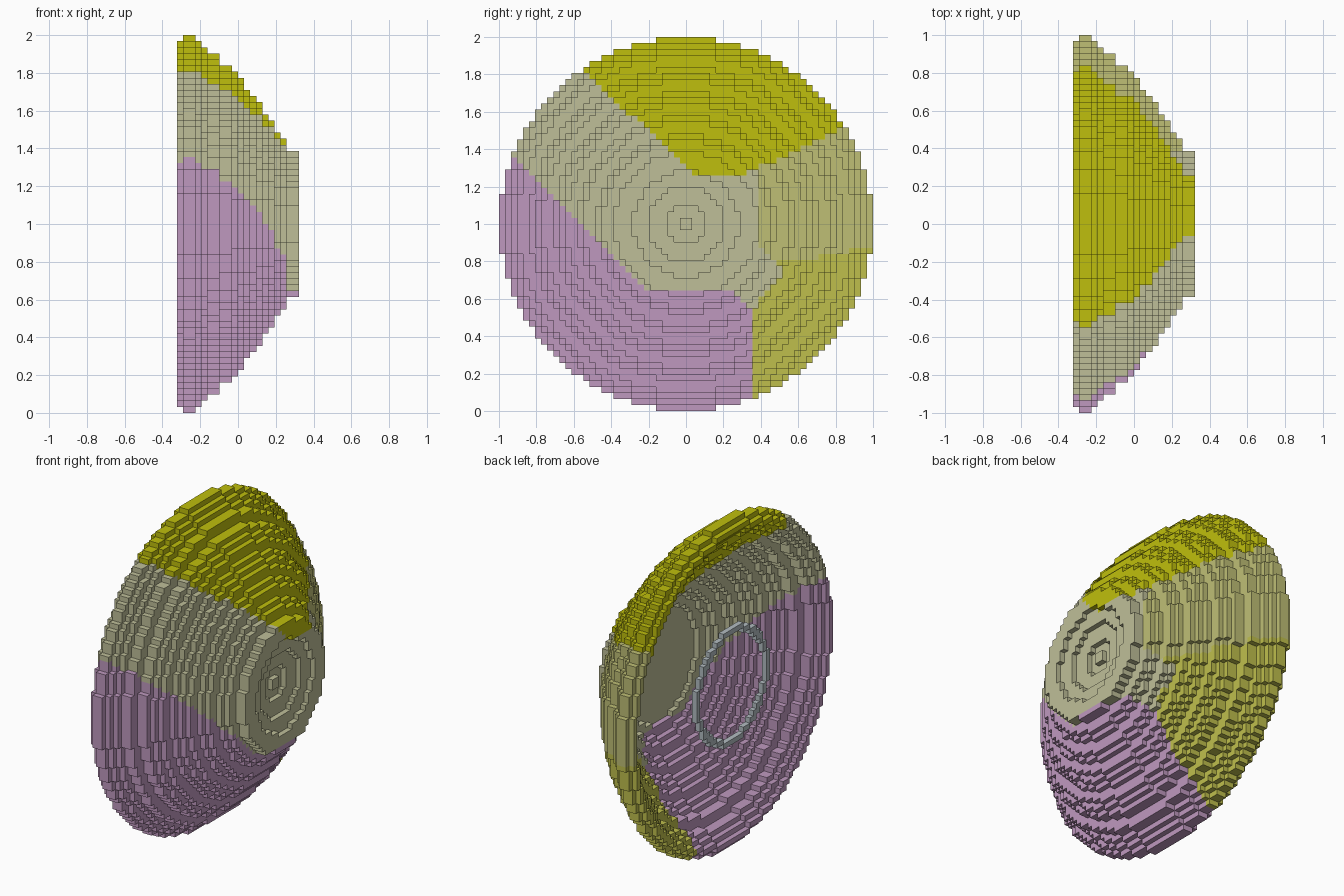
import bpy, bmesh, math

cube = bpy.data.objects.get("Cube")
if cube:
    bpy.data.objects.remove(cube, do_unlink=True)

V = 2 / 62          # block size
HALF = 31           # blocks from the axis to the rim
LAYERS = 20         # blocks along x

# Outer radius of the dish, in blocks, for each layer from the open side
OUTER = [30, 31, 31, 30, 29, 28, 28, 26, 26, 25, 24, 22, 21, 20, 18, 17, 15, 14, 12, 12]
HUB_LAYER = 16      # the solid hub starts here
# Stepped dimple in the hub: (radius in blocks, depth in blocks), widest first
DIMPLE = [(8.7, 1), (6.2, 2), (3.3, 3), (1.0, 2)]


def make_material(name, rgb):
    lin = [c / 12.92 if c <= 0.04045 else ((c + 0.055) / 1.055) ** 2.4 for c in rgb]
    mat = bpy.data.materials.new(name)
    mat.use_nodes = True
    mat.diffuse_color = (*lin, 1)
    mat.node_tree.nodes["Principled BSDF"].inputs["Base Color"].default_value = (*lin, 1)
    return mat


YELLOW, BEIGE, PURPLE, KHAKI, OLIVE = range(5)
dish_mats = [
    make_material("yellow", (0.75, 0.75, 0.05)),
    make_material("beige", (0.75, 0.75, 0.60)),
    make_material("mauve", (0.75, 0.60, 0.75)),
    make_material("khaki", (0.75, 0.75, 0.46)),
    make_material("olive_yellow", (0.75, 0.75, 0.30)),
]
grey = make_material("pale_grey", (0.70, 0.74, 0.76))


def patch(y, z):
    """Colour patch of the dish at a given y and z."""
    if z > 1.26 and 0.95 * y + z > 1.305 and z > 1.26 + 0.46 * (y - 0.3):
        return YELLOW
    if y + z < 0.45 or (z < 0.64 and y < 0.36 and y + z < 0.9):
        return PURPLE
    if y > 0.36 and z < 0.55 + 1.2 * (y - 0.36) and z < 0.8:
        return OLIVE
    if y < 0.38 or (y < 0.52 and y + z < 1.29):
        return BEIGE
    return KHAKI if z > 0.8 + 0.2 * max(0, y - 0.6) else OLIVE


def in_dish(i, r):
    """True if a block at layer i and radius r belongs to the dish."""
    if r >= OUTER[i] - 0.1:
        return False
    if i < HUB_LAYER:
        return r >= OUTER[i + 3] - 1.1
    depth = 0
    for radius, d in DIMPLE:
        if r < radius:
            depth = d
    return i < LAYERS - depth


def in_ring(i, r):
    return i == 0 and 9.9 <= r < 10.95


def blocks_where(rule):
    span = range(-HALF, HALF)
    return {(i, j, k) for i in range(LAYERS) for j in span for k in span
            if rule(i, math.hypot(j + 0.5, k + 0.5))}


def build_blocks(name, blocks, mats, colour_rule=None):
    """Mesh of the exposed sides of a set of blocks."""
    bm = bmesh.new()
    verts = {}

    def vert(p):
        if p not in verts:
            verts[p] = bm.verts.new(((p[0] - LAYERS / 2) * V, p[1] * V, (p[2] + HALF) * V))
        return verts[p]

    for b in sorted(blocks):
        colour = colour_rule((b[1] + 0.5) * V, (b[2] + 0.5 + HALF) * V) if colour_rule else 0
        for axis in range(3):
            for side in (0, 1):
                near = list(b)
                near[axis] += 2 * side - 1
                if tuple(near) in blocks:
                    continue
                u, w = (axis + 1) % 3, (axis + 2) % 3
                corners = []
                for du, dw in ((0, 0), (1, 0), (1, 1), (0, 1)):
                    p = list(b)
                    p[axis] += side
                    p[u] += du
                    p[w] += dw
                    corners.append(vert(tuple(p)))
                face = bm.faces.new(corners if side else corners[::-1])
                face.material_index = colour
    mesh = bpy.data.meshes.new(name)
    bm.to_mesh(mesh)
    bm.free()
    for m in mats:
        mesh.materials.append(m)
    obj = bpy.data.objects.new(name, mesh)
    bpy.context.collection.objects.link(obj)
    return obj


# Hollow dish with its dimpled hub, and the thin ring at the open side
build_blocks("dish", blocks_where(in_dish), dish_mats, patch)
build_blocks("inner_ring", blocks_where(in_ring), [grey])
